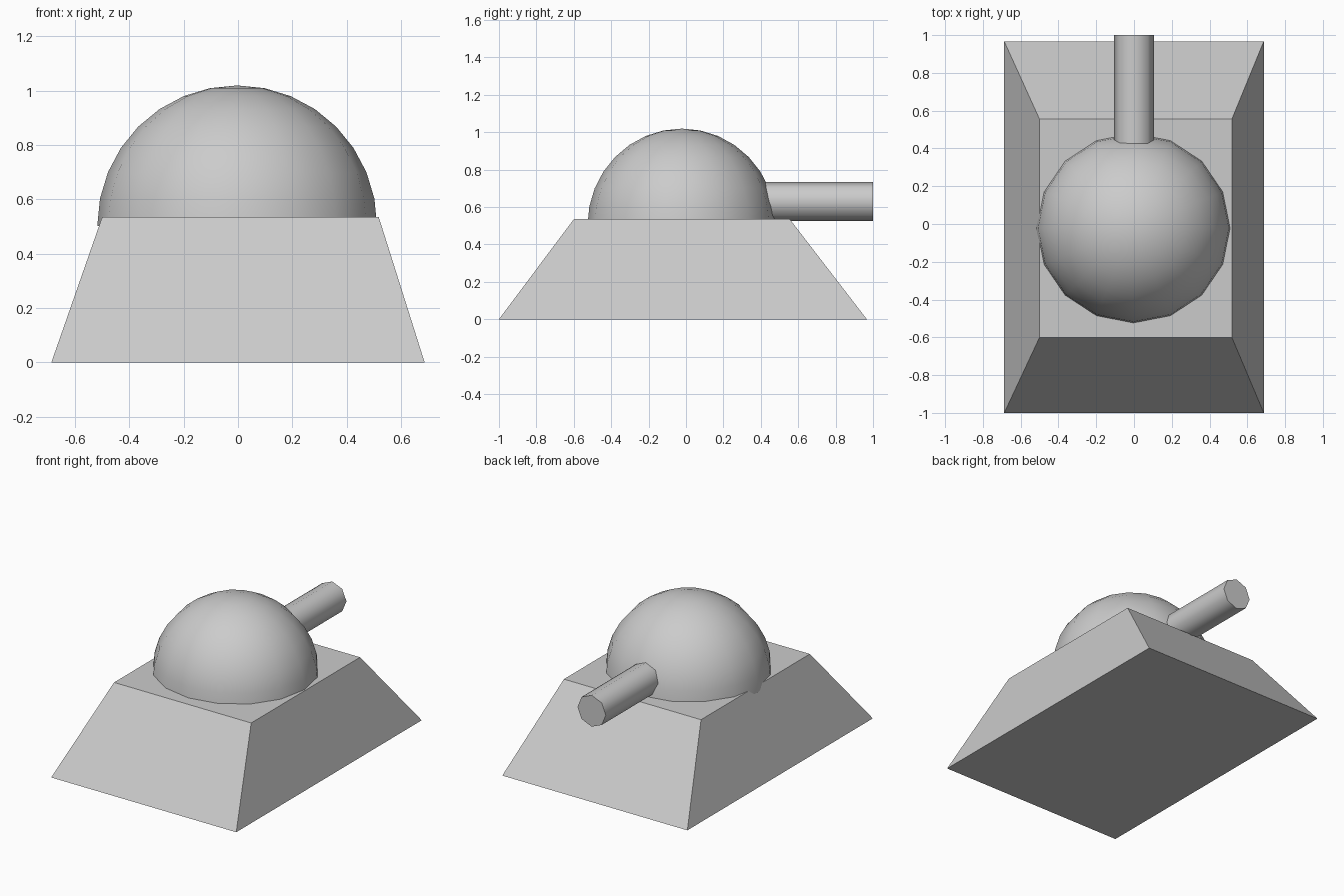
import bpy, bmesh, math
from mathutils import Matrix

if "Cube" in bpy.data.objects:
    bpy.data.objects.remove(bpy.data.objects["Cube"])


def finish(name, bm, smooth=False):
    mesh = bpy.data.meshes.new(name)
    bmesh.ops.recalc_face_normals(bm, faces=bm.faces)
    bm.to_mesh(mesh)
    bm.free()
    obj = bpy.data.objects.new(name, mesh)
    bpy.context.collection.objects.link(obj)
    if smooth:
        bpy.ops.object.select_all(action='DESELECT')
        obj.select_set(True)
        bpy.context.view_layer.objects.active = obj
        bpy.ops.object.shade_smooth_by_angle(angle=math.radians(50))
    return obj


def rectangle(bm, x0, x1, y0, y1, z):
    return [bm.verts.new((x, y, z)) for x, y in ((x0, y0), (x1, y0), (x1, y1), (x0, y1))]


# Tapered base block
bm = bmesh.new()
bottom = rectangle(bm, -0.687, 0.687, -1.0, 0.967, 0.0)
top = rectangle(bm, -0.5, 0.518, -0.6, 0.555, 0.535)
bm.faces.new(bottom)
bm.faces.new(top)
for i in range(4):
    j = (i + 1) % 4
    bm.faces.new((bottom[i], bottom[j], top[j], top[i]))
finish("base", bm)

# Dome: upper half of a 16-sided sphere, sunk slightly into the base
bm = bmesh.new()
bmesh.ops.create_uvsphere(bm, u_segments=16, v_segments=16, radius=0.515)
lower = [v for v in bm.verts if v.co.z < -0.01]
bmesh.ops.delete(bm, geom=lower, context='VERTS')
bmesh.ops.transform(bm, verts=bm.verts,
                    matrix=Matrix.Translation((-0.003, -0.022, 0.502))
                    @ Matrix.Diagonal((1, 0.98, 1.005, 1)))
finish("dome", bm, smooth=True)

# Eight-sided barrel running out of the back of the dome
start, end = 0.3, 1.0
bm = bmesh.new()
bmesh.ops.create_cone(bm, cap_ends=True, segments=8, radius1=0.105,
                      radius2=0.105, depth=end - start)
bmesh.ops.transform(bm, verts=bm.verts,
                    matrix=Matrix.Translation((0, (start + end) / 2, 0.63))
                    @ Matrix.Rotation(math.radians(90), 4, 'X'))
finish("barrel", bm, smooth=True)
